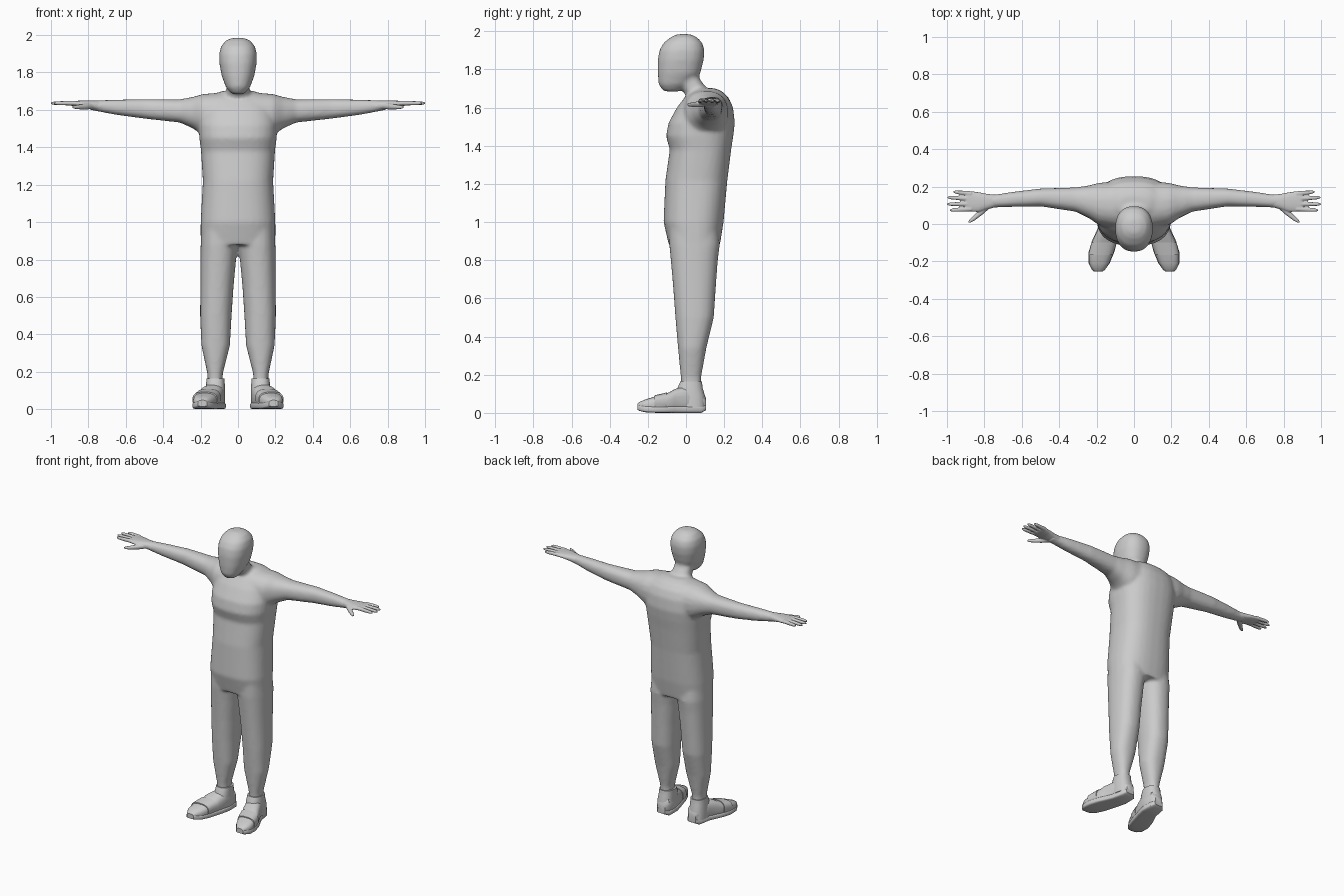
import bpy, bmesh, math


def loft(bm, axis, rings, n=20, p=2.3, side=1):
    """Closed tube through superellipse rings: (position, a0, a1, b0, b1)."""
    loops = []
    for pos, a0, a1, b0, b1 in rings:
        loop = []
        for i in range(n):
            t = 2 * math.pi * (i + 0.5) / n
            c, s = math.cos(t), math.sin(t)
            u = math.copysign(abs(c) ** (2 / p), c)
            v = math.copysign(abs(s) ** (2 / p), s)
            a = (a0 + a1) / 2 + (a1 - a0) / 2 * u
            b = (b0 + b1) / 2 + (b1 - b0) / 2 * v
            x, y, z = {'x': (pos, a, b), 'y': (a, pos, b), 'z': (a, b, pos)}[axis]
            loop.append(bm.verts.new((x * side, y, z)))
        loops.append(loop)
    for l0, l1 in zip(loops, loops[1:]):
        for i in range(n):
            j = (i + 1) % n
            bm.faces.new((l0[i], l0[j], l1[j], l1[i]))
    bm.faces.new(loops[0])
    bm.faces.new(loops[-1])


def finish(bm, name, mirror=False, voxel=0, smooth=0, angle=40):
    bmesh.ops.recalc_face_normals(bm, faces=bm.faces)
    me = bpy.data.meshes.new(name)
    bm.to_mesh(me)
    bm.free()
    ob = bpy.data.objects.new(name, me)
    bpy.context.collection.objects.link(ob)
    bpy.ops.object.select_all(action='DESELECT')
    ob.select_set(True)
    bpy.context.view_layer.objects.active = ob
    if voxel:
        r = ob.modifiers.new("blend", 'REMESH')
        r.mode = 'VOXEL'
        r.voxel_size = voxel
        r.use_smooth_shade = True
        s = ob.modifiers.new("soften", 'SMOOTH')
        s.factor, s.iterations = 0.5, smooth
    else:
        bpy.ops.object.shade_smooth_by_angle(angle=math.radians(angle))
    if mirror:
        ob.modifiers.new("mirror", 'MIRROR')
    return ob


def sym(rows):
    return [(z, -w, w, y0, y1) for z, w, y0, y1 in rows]


# Body: torso, neck, head, arms and legs blended into one skin
bm = bmesh.new()
loft(bm, 'z', sym([(0.88, .2, -.09, .178), (1.0, .2, -.118, .197), (1.22, .188, -.108, .217),
                   (1.38, .198, -.085, .237), (1.45, .207, -.105, .248), (1.52, .21, -.092, .256),
                   (1.6, .195, -.048, .247), (1.65, .17, -.01, .225), (1.685, .13, .035, .19),
                   (1.702, .08, .06, .15)]), n=32, p=2.5)
loft(bm, 'z', sym([(1.58, .08, .0, .16), (1.66, .072, .0, .145), (1.70, .064, -.022, .11),
                   (1.75, .06, -.04, .072), (1.8, .06, -.04, .06)]))
loft(bm, 'z', sym([(1.685, .035, -.118, -.03), (1.72, .064, -.143, .02), (1.78, .087, -.148, .075),
                   (1.85, .1, -.148, .093), (1.90, .101, -.14, .097), (1.94, .091, -.117, .086),
                   (1.97, .066, -.078, .056), (1.985, .032, -.046, .022)]), n=28)
arm = [(.08, -.03, .23, 1.42, 1.695), (.19, -.005, .22, 1.465, 1.685), (.24, .03, .207, 1.5, 1.67),
       (.31, .065, .196, 1.532, 1.657), (.5, .094, .19, 1.553, 1.658), (.65, .091, .172, 1.573, 1.655),
       (.75, .087, .157, 1.592, 1.651), (.8, .082, .16, 1.602, 1.648)]
leg = [(.13, .083, .161, -.024, .08), (.19, .081, .164, -.028, .08), (.34, .043, .196, -.042, .107),
       (.5, .034, .203, -.056, .146), (.65, .024, .202, -.067, .156), (.8, .01, .201, -.08, .167),
       (.88, .0, .2, -.088, .177), (.96, .0, .195, -.09, .17)]
for side in (1, -1):
    loft(bm, 'x', arm, side=side)
    loft(bm, 'z', leg, n=24, side=side)
finish(bm, "body", voxel=.011, smooth=6)

# Hands: palm, four fingers and a thumb
bm = bmesh.new()
loft(bm, 'x', [(.74, .09, .156, 1.594, 1.649), (.79, .076, .162, 1.604, 1.65),
               (.83, .064, .17, 1.613, 1.65), (.89, .066, .178, 1.622, 1.648), (.9, .07, .174, 1.626, 1.645)])
for y0, y1, tip in ((.08, .074, .985), (.107, .106, 1.0), (.135, .142, .997), (.162, .172, .965)):
    loft(bm, 'x', [(x, y0 + (y1 - y0) * f - w, y0 + (y1 - y0) * f + w, 1.636 - w, 1.636 + w)
                   for f, w in ((0, .0125), (.5, .0115), (.85, .0095), (1, .005))
                   for x in (.87 + (tip - .87) * f,)], n=12)
loft(bm, 'x', [(.77, .085, .125, 1.606, 1.638), (.81, .05, .092, 1.602, 1.634),
               (.85, .02, .052, 1.603, 1.628), (.875, .006, .028, 1.606, 1.624), (.885, .006, .016, 1.61, 1.62)], n=12)
finish(bm, "hand", mirror=True, voxel=.004, smooth=3)

# Shoes: upper, ankle collar, strap and sole, toes turned outwards
shoe = [(.104, .09, .145, .02, .08), (.08, .07, .165, 0, .12), (0, .068, .18, 0, .14),
        (-.06, .082, .208, 0, .125), (-.09, .092, .222, 0, .107), (-.15, .108, .24, 0, .09),
        (-.21, .133, .24, .004, .072), (-.243, .157, .223, .014, .058), (-.253, .168, .212, .022, .048)]
bm = bmesh.new()
loft(bm, 'y', shoe, p=2.8)
finish(bm, "shoe_upper", mirror=True)

bm = bmesh.new()
loft(bm, 'z', [(.03, .07, .178, -.05, .102), (.09, .069, .176, -.055, .1),
               (.13, .07, .172, -.045, .088), (.165, .072, .168, -.03, .084)], p=2.5)
finish(bm, "shoe_collar", mirror=True)

bm = bmesh.new()
loft(bm, 'y', [(-.1, .092, .228, .01, .108), (-.165, .112, .244, .01, .092)], p=2.8)
finish(bm, "shoe_strap", mirror=True)

bm = bmesh.new()
loft(bm, 'y', [(y, x0 - .003, x1 + .003, z0 * .7, .036 + z0 * .3) for y, x0, x1, z0, _ in shoe], p=5)
finish(bm, "shoe_sole", mirror=True)
